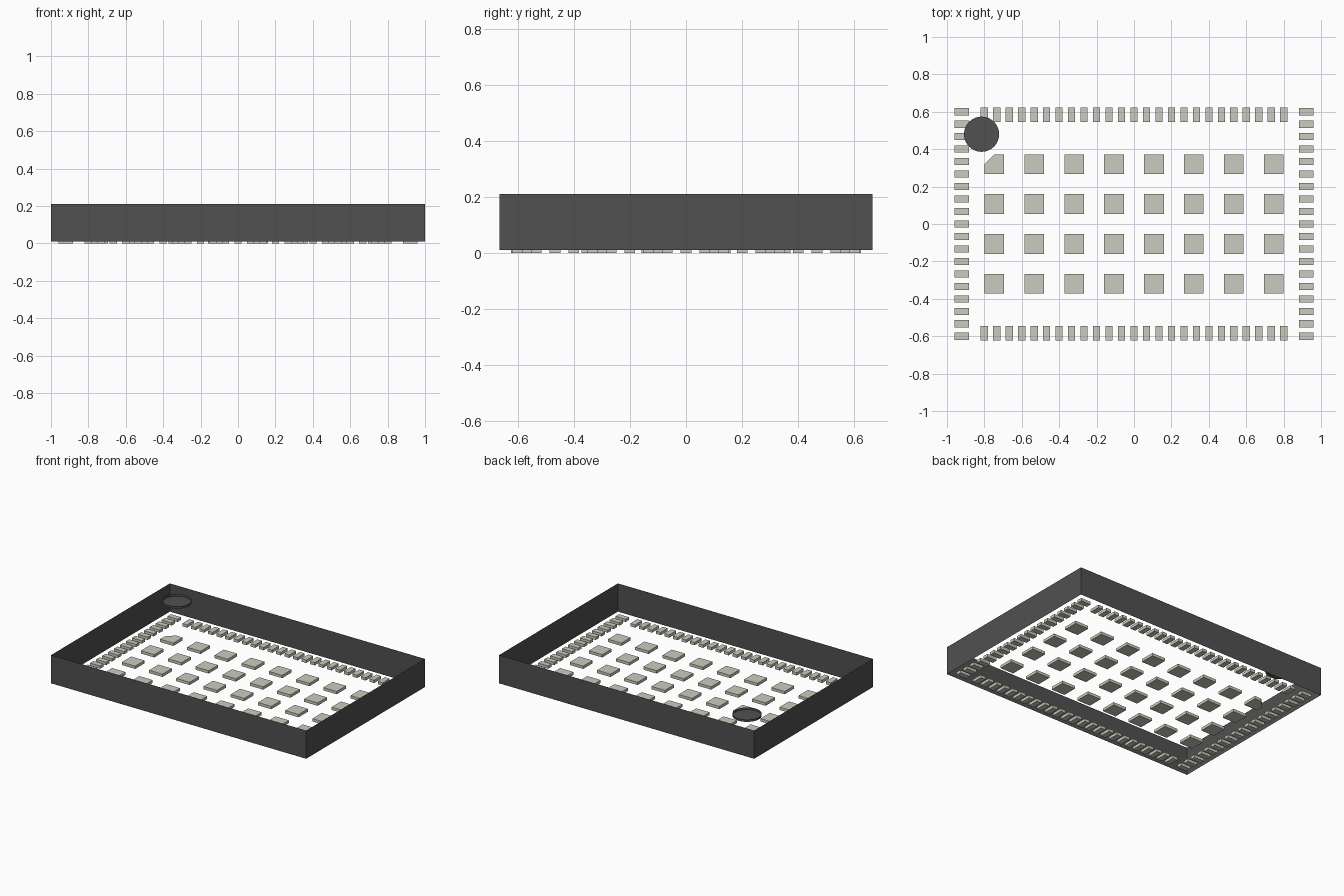
import bpy, bmesh

cube = bpy.data.objects.get("Cube")
if cube:
    bpy.data.objects.remove(cube, do_unlink=True)


def make_material(name, color):
    mat = bpy.data.materials.new(name)
    mat.use_nodes = True
    mat.diffuse_color = (*color, 1)
    mat.node_tree.nodes["Principled BSDF"].inputs["Base Color"].default_value = (*color, 1)
    return mat


DARK = make_material("dark grey plastic", (0.082, 0.082, 0.082))
METAL = make_material("pale grey metal", (0.60, 0.60, 0.52))


def make_object(name, bm, mat):
    mesh = bpy.data.meshes.new(name)
    bm.to_mesh(mesh)
    bm.free()
    mesh.materials.append(mat)
    obj = bpy.data.objects.new(name, mesh)
    bpy.context.collection.objects.link(obj)
    return obj


def add_box(bm, center, size):
    verts = bmesh.ops.create_cube(bm, size=1)["verts"]
    bmesh.ops.scale(bm, vec=size, verts=verts)
    bmesh.ops.translate(bm, vec=center, verts=verts)
    return verts


def remove_caps(bm, keep_bottom=False):
    bm.normal_update()
    caps = [f for f in bm.faces
            if f.normal.z > 0.5 or (f.normal.z < -0.5 and not keep_bottom)]
    bmesh.ops.delete(bm, geom=caps, context="FACES")


PAD_H = 0.02
BASE, TOP = 0.01, 0.21

# Body: four thin walls, open above and below
bm = bmesh.new()
add_box(bm, (0, 0, (BASE + TOP) / 2), (2, 1.33, TOP - BASE))
remove_caps(bm)
make_object("body_walls", bm, DARK)

# Round corner marker: shallow cup, open at the top
DEPTH = 0.015
bm = bmesh.new()
bmesh.ops.create_cone(bm, cap_ends=True, segments=48, radius1=0.094, radius2=0.094, depth=DEPTH)
remove_caps(bm, keep_bottom=True)
bmesh.ops.reverse_faces(bm, faces=bm.faces[:])
bmesh.ops.translate(bm, vec=(-0.815, 0.48, TOP - DEPTH / 2), verts=bm.verts[:])
make_object("corner_marker_recess", bm, DARK)

# Edge contacts: rows along front and back, columns on both sides
PITCH = 0.0667


def contact_row(name, count, along_x, offset):
    bm = bmesh.new()
    for i in range(count):
        t = (i - (count - 1) / 2) * PITCH
        if along_x:
            add_box(bm, (t, offset, PAD_H / 2), (0.038, 0.078, PAD_H))
        else:
            add_box(bm, (offset, t, PAD_H / 2), (0.078, 0.038, PAD_H))
    make_object(name, bm, METAL)


contact_row("front_contacts", 25, True, -0.585)
contact_row("back_contacts", 25, True, 0.585)
contact_row("right_contacts", 19, False, -0.92)
contact_row("left_contacts", 19, False, 0.92)

# Centre grid of square pads, the back right one with a cut corner
STEP, SIZE = 0.2135, 0.105
bm = bmesh.new()
for col in range(8):
    for row in range(4):
        if (col, row) != (0, 3):
            add_box(bm, ((col - 3.5) * STEP, (row - 1.5) * STEP, PAD_H / 2),
                    (SIZE, SIZE, PAD_H))
make_object("centre_pads", bm, METAL)

bm = bmesh.new()
h = SIZE / 2
outline = [(-h, -h), (h, -h), (h, h), (0, h), (-h, 0)]
face = bm.faces.new([bm.verts.new((x - 3.5 * STEP, y + 1.5 * STEP, 0)) for x, y in outline])
solid = bmesh.ops.extrude_face_region(bm, geom=[face], use_keep_orig=True)
bmesh.ops.translate(bm, vec=(0, 0, PAD_H),
                    verts=[v for v in solid["geom"] if isinstance(v, bmesh.types.BMVert)])
bmesh.ops.recalc_face_normals(bm, faces=bm.faces[:])
make_object("cut_corner_pad", bm, METAL)
